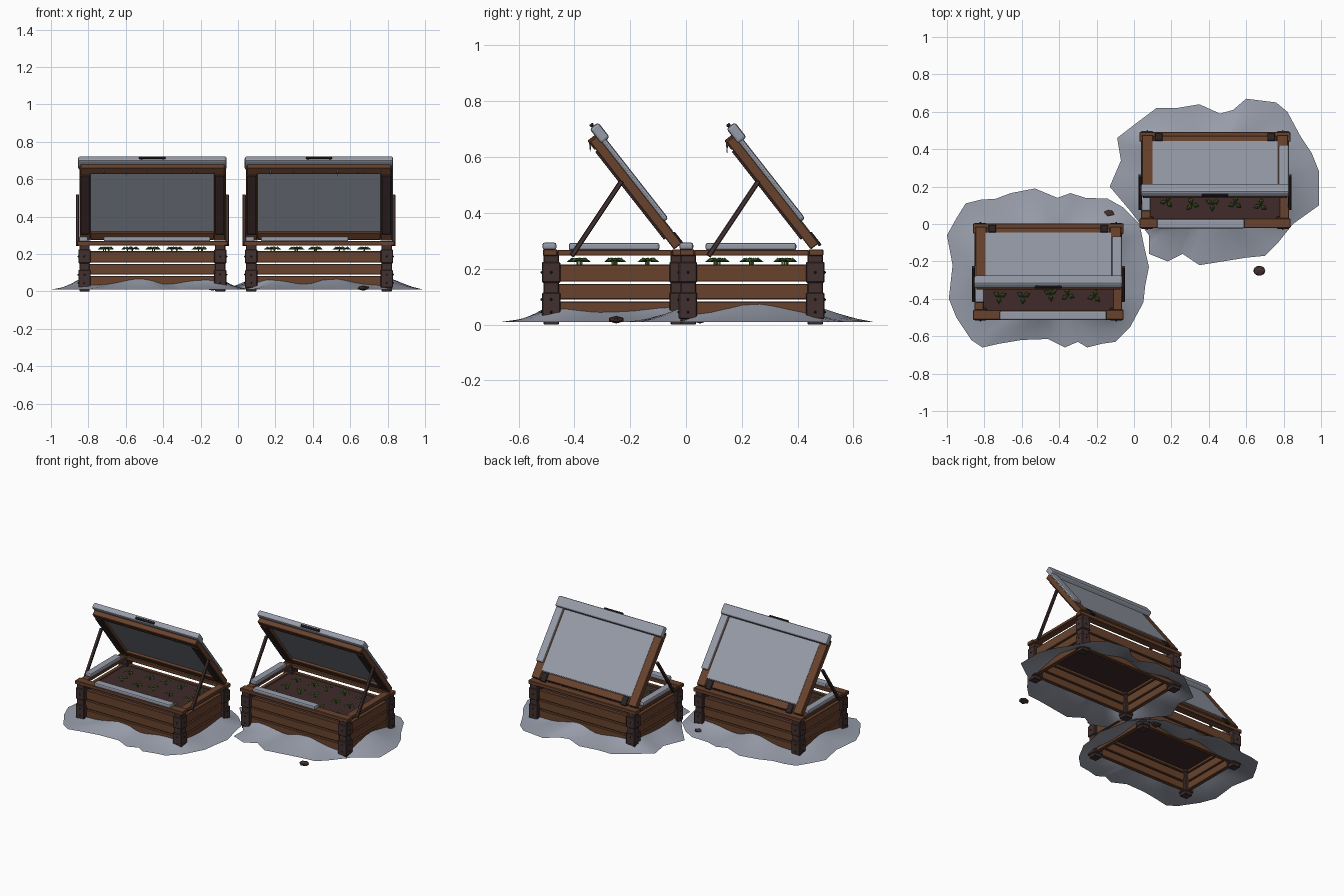
import bpy, bmesh, math, random
from mathutils import Matrix, Vector

if "Cube" in bpy.data.objects:
    bpy.data.objects.remove(bpy.data.objects["Cube"])

random.seed(4)


def mat(name, r, g, b):
    m = bpy.data.materials.new(name)
    m.diffuse_color = (r, g, b, 1)
    m.use_nodes = True
    m.node_tree.nodes["Principled BSDF"].inputs["Base Color"].default_value = m.diffuse_color
    return m


WOOD = mat("brown wood", 0.14, 0.055, 0.026)
DARK = mat("dark wood", 0.055, 0.03, 0.03)
SNOW = mat("snow", 0.31, 0.335, 0.40)
GLASS = mat("frosted glass", 0.30, 0.33, 0.385)
SOIL = mat("soil", 0.05, 0.024, 0.023)
METAL = mat("dark metal", 0.022, 0.017, 0.018)
LEAF = mat("leaf green", 0.05, 0.115, 0.02)


def finish(name, bm, material, matrix=Matrix(), bevel=0, segments=1, smooth=False):
    bmesh.ops.recalc_face_normals(bm, faces=bm.faces)
    me = bpy.data.meshes.new(name)
    bm.to_mesh(me)
    bm.free()
    me.materials.append(material)
    ob = bpy.data.objects.new(name, me)
    bpy.context.collection.objects.link(ob)
    ob.matrix_world = matrix
    if smooth:
        me.polygons.foreach_set("use_smooth", [True] * len(me.polygons))
    if bevel:
        mod = ob.modifiers.new("soft edges", "BEVEL")
        mod.width, mod.segments = bevel, segments
    return ob


def add_box(bm, lo, hi):
    size = [b - a for a, b in zip(lo, hi)]
    mid = [(a + b) / 2 for a, b in zip(lo, hi)]
    bmesh.ops.create_cube(bm, size=1, matrix=Matrix.Translation(mid) @ Matrix.Diagonal((*size, 1)))


def boxes(name, bounds, material, matrix, bevel=0.003, segments=1):
    bm = bmesh.new()
    for lo, hi in bounds:
        add_box(bm, lo, hi)
    return finish(name, bm, material, matrix, bevel, segments)


def corners(x0, x1, y0, y1, z0, z1):
    # the same block mirrored to all four corners
    return [((min(sx * x0, sx * x1), min(sy * y0, sy * y1), z0),
             (max(sx * x0, sx * x1), max(sy * y0, sy * y1), z1))
            for sx in (-1, 1) for sy in (-1, 1)]


def build_box(M):
    # corner posts with thicker wrapped plates
    boxes("corner_posts", corners(0.335, 0.39, 0.2, 0.255, 0, 0.262), DARK, M)
    boxes("post_plates", corners(0.33, 0.396, 0.195, 0.261, 0.02, 0.115)
          + corners(0.33, 0.396, 0.195, 0.261, 0.15, 0.225), DARK, M, 0.004)
    # three planks on every wall
    planks = []
    for z0, z1 in ((0.03, 0.082), (0.09, 0.146), (0.154, 0.215)):
        for s in (-1, 1):
            planks.append(((-0.34, s * 0.225 - 0.013, z0), (0.34, s * 0.225 + 0.013, z1)))
            planks.append(((s * 0.365 - 0.013, -0.21, z0), (s * 0.365 + 0.013, 0.21, z1)))
    boxes("wall_planks", planks, WOOD, M)
    # top rim
    rim = []
    for s in (-1, 1):
        rim.append(((-0.403, s * 0.231 - 0.026, 0.246), (0.403, s * 0.231 + 0.026, 0.27)))
        rim.append(((s * 0.37 - 0.025, -0.205, 0.247), (s * 0.37 + 0.025, 0.205, 0.268)))
    boxes("top_rim", rim, WOOD, M)
    # plate rivets
    bm = bmesh.new()
    for sx in (-1, 1):
        for sy in (-1, 1):
            for z in (0.045, 0.09, 0.187):
                for p in ((sx * 0.363, sy * 0.262, z), (sx * 0.397, sy * 0.228, z)):
                    bmesh.ops.create_icosphere(bm, subdivisions=1, radius=0.005,
                                               matrix=Matrix.Translation(p))
    finish("rivets", bm, METAL, M)
    boxes("soil", [((-0.352, -0.212, 0.17), (0.352, 0.212, 0.207))], SOIL, M, 0)


def build_plants(M):
    # three rows of three-leaved seedlings
    bm = bmesh.new()
    for y in (-0.125, 0.0, 0.12):
        for x in (-0.25, -0.12, -0.005, 0.115, 0.26):
            cx, cy = x + random.uniform(-0.02, 0.02), y + random.uniform(-0.01, 0.01)
            add_box(bm, (cx - 0.003, cy - 0.003, 0.2), (cx + 0.003, cy + 0.003, 0.23))
            turn = random.uniform(0, 6.28)
            for k in range(3):
                T = Matrix.Translation((cx, cy, 0.228)) @ Matrix.Rotation(turn + k * 2.094, 4, "Z")
                base, left, tip, right, top, under = [bm.verts.new(T @ Vector(p)) for p in (
                    (0, 0, 0), (0.02, 0.013, 0.004), (0.04, 0, -0.004),
                    (0.02, -0.013, 0.004), (0.02, 0, 0.012), (0.02, 0, -0.003))]
                ring = (base, left, tip, right)
                for i in range(4):
                    bm.faces.new((ring[i], ring[(i + 1) % 4], top))
                    bm.faces.new((ring[(i + 1) % 4], ring[i], under))
    finish("seedlings", bm, LEAF, M)


def build_lid(M):
    # lid axes: x across, second axis up the slope, third axis out of the upper face
    up, out = Vector((0, -0.617, 0.787)), Vector((0, 0.787, 0.617))
    L = Matrix.Translation((0, 0.2, 0.285)) @ Matrix((
        (-1, 0, 0, 0), (0, up.y, out.y, 0), (0, up.z, out.z, 0), (0, 0, 0, 1)))
    L = M @ L
    boxes("lid_side_rails", [((s * 0.36 - 0.03, -0.02, 0), (s * 0.36 + 0.03, 0.47, 0.036))
                             for s in (-1, 1)], WOOD, L)
    boxes("lid_cross_rails", [((-0.33, -0.015, 0.002), (0.33, 0.032, 0.034)),
                              ((-0.385, 0.435, -0.004), (0.385, 0.478, 0.032))], WOOD, L)
    boxes("lid_inner_trim", [((s * 0.36 - 0.024, 0.03, -0.007), (s * 0.36 + 0.024, 0.43, 0.002))
                             for s in (-1, 1)], DARK, L, 0.002)
    boxes("lid_glass", [((-0.34, 0.02, 0.018), (0.34, 0.45, 0.03))], GLASS, L, 0)
    boxes("glass_snow_film", [((-0.335, 0.035, 0.03), (0.335, 0.445, 0.038))], SNOW, L, 0)
    # snow roll along the upper edge and a strip down one side (local x is mirrored)
    boxes("lid_snow", [((-0.397, 0.438, 0.028), (0.397, 0.507, 0.067)),
                       ((-0.395, 0.08, 0.032), (-0.34, 0.45, 0.053))], SNOW, L, 0.01, 2)
    boxes("handle", [((-0.07, 0.508, 0.035), (0.07, 0.518, 0.05)),
                     ((-0.065, 0.48, 0.037), (-0.052, 0.512, 0.048)),
                     ((0.052, 0.48, 0.037), (0.065, 0.512, 0.048))], METAL, L, 0.002)
    boxes("hinges", [((s * 0.3 - 0.02, -0.03, 0.03), (s * 0.3 + 0.02, 0.03, 0.041))
                     for s in (-1, 1)], METAL, L, 0.002)
    # icicles under the raised edge
    bm = bmesh.new()
    for x in (-0.26, -0.14, -0.03, 0.03, 0.1, 0.21, 0.24, 0.33):
        h = random.uniform(0.02, 0.045)
        bmesh.ops.create_cone(bm, segments=6, radius1=0.001, radius2=0.005, depth=h, cap_ends=True,
                              matrix=Matrix.Translation((x, -0.088, 0.66 - h / 2)))
    finish("icicles", bm, SNOW, M)
    # props holding the lid open
    a, b = Vector((0, -0.155, 0.245)), Vector((0, 0.025, 0.515))
    d = b - a
    R = Matrix.Translation((a + b) / 2) @ d.to_track_quat("Z", "Y").to_matrix().to_4x4()
    for s in (-1, 1):
        P = M @ Matrix.Translation((s * 0.4, 0, 0)) @ R
        boxes("prop", [((-0.009, -0.009, -d.length / 2), (0.009, 0.009, d.length / 2))], DARK, P)


def build_mound(center, outline):
    # ring of snow rising from the ragged outline to the walls
    cx, cy = center
    pts = []
    for i, p in enumerate(outline):
        q = outline[(i + 1) % len(outline)]
        pts += [p, ((p[0] + q[0]) / 2, (p[1] + q[1]) / 2)]
    bm = bmesh.new()
    rings = []
    for t in (0, 0.3, 0.6, 0.85, 1):
        ring = []
        for x, y in pts:
            dx, dy = x - cx, y - cy
            k = 1 / max(abs(dx) / 0.375, abs(dy) / 0.235)
            ang = math.atan2(dy, dx)
            h = 0.052 + 0.015 * math.sin(5 * ang + cx * 3) - 0.014 * abs(math.sin(2 * ang))
            f = 1 + (k - 1) * t
            ring.append(bm.verts.new((cx + dx * f, cy + dy * f, 0.01 + h * t ** 1.3)))
        rings.append(ring)
    n = len(pts)
    for r0, r1 in zip(rings, rings[1:]):
        for i in range(n):
            bm.faces.new((r0[i], r0[(i + 1) % n], r1[(i + 1) % n], r1[i]))
    ob = finish("snow_mound", bm, SNOW, smooth=True)
    if ob.data.polygons[0].normal.z < 0:
        ob.data.flip_normals()


OUTLINE_LEFT = [(-1, -.06), (-.95, .03), (-.9, .11), (-.82, .13), (-.74, .135), (-.66, .165),
                (-.53, .19), (-.41, .14), (-.34, .165), (-.26, .14), (-.14, .135), (-.06, .09),
                (.03, 0), (.05, -.1), (.08, -.23), (.06, -.33), (.05, -.42), (-.02, -.55),
                (-.1, -.63), (-.17, -.64), (-.25, -.66), (-.3, -.63), (-.37, -.66), (-.46, -.615),
                (-.6, -.62), (-.72, -.64), (-.81, -.66), (-.87, -.62), (-.95, -.5), (-.99, -.4),
                (-.97, -.22)]
OUTLINE_RIGHT = [(-.13, .2), (-.07, .34), (-.09, .46), (0, .53), (.12, .62), (.23, .62),
                 (.35, .64), (.46, .59), (.53, .61), (.6, .67), (.76, .65), (.82, .6), (.89, .47),
                 (.95, .38), (.99, .28), (.99, .1), (.85, 0), (.77, -.1), (.7, -.17), (.6, -.18),
                 (.35, -.22), (.26, -.16), (.18, -.2), (.08, -.16), (.08, -.06), (-.02, .07)]

# two planters, with slightly different snow along the front rim
for center, outline, front in (((-0.458, -0.255), OUTLINE_LEFT, (-0.26, 0.31)),
                               ((0.433, 0.235), OUTLINE_RIGHT, (-0.31, 0.157))):
    M = Matrix.Translation((*center, 0))
    build_box(M)
    build_plants(M)
    build_lid(M)
    boxes("rim_snow", [((front[0], -0.259, 0.268), (front[1], -0.209, 0.294)),
                       ((-0.393, -0.165, 0.266), (-0.345, 0.16, 0.293))], SNOW, M, 0.008, 2)
    build_mound(center, outline)

# loose clods on the ground
for x, y in ((-0.135, 0.05), (0.67, -0.25)):
    bm = bmesh.new()
    bmesh.ops.create_icosphere(bm, subdivisions=1, radius=1)
    finish("clod", bm, DARK, Matrix.Translation((x, y, 0.018))
           @ Matrix.Diagonal((0.036, 0.03, 0.014, 1)))
